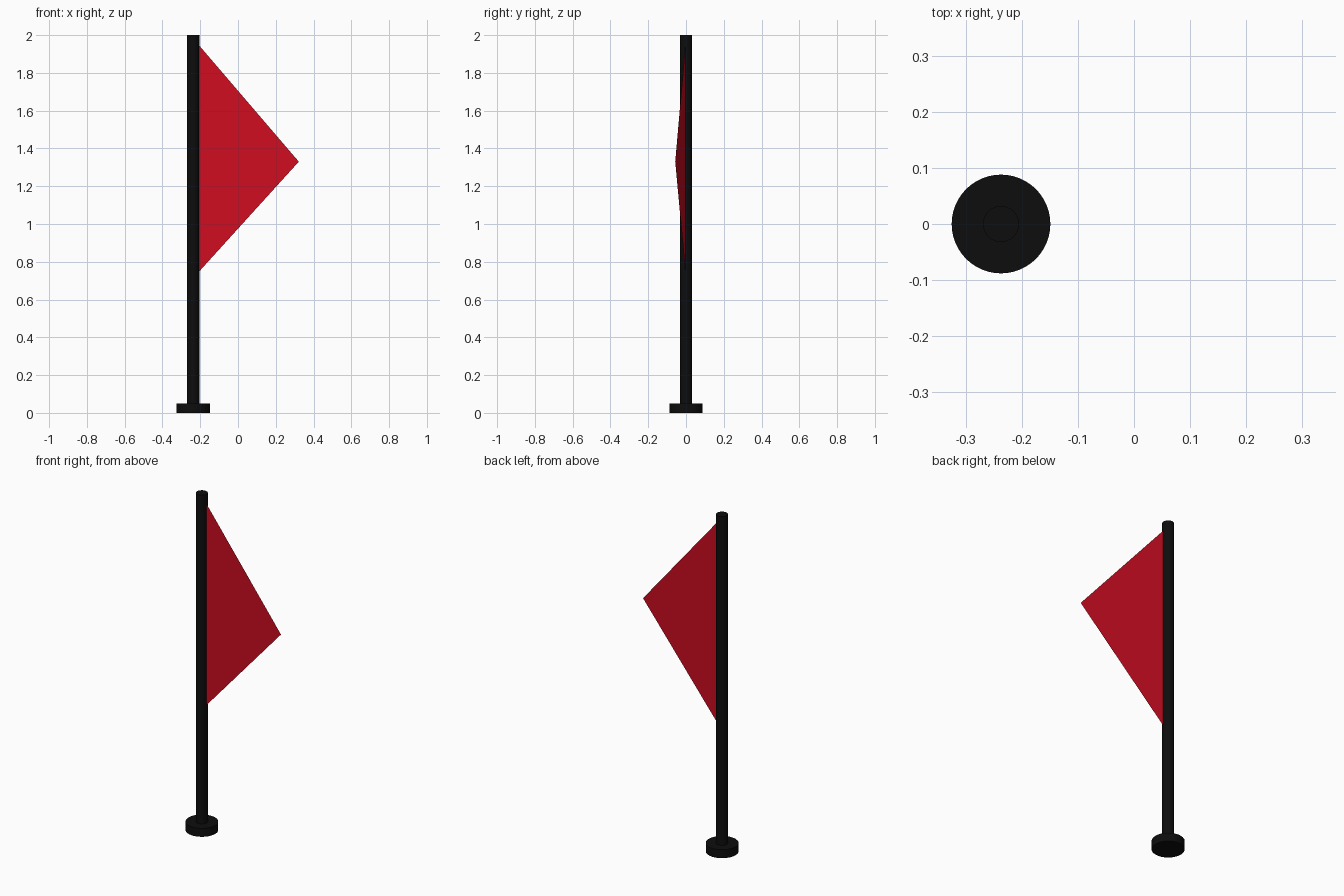
import bpy
import math

if "Cube" in bpy.data.objects:
    bpy.data.objects.remove(bpy.data.objects["Cube"])

POLE_X = -0.237


def material(name, color):
    mat = bpy.data.materials.new(name)
    mat.diffuse_color = (*color, 1)
    mat.use_nodes = True
    mat.node_tree.nodes["Principled BSDF"].inputs["Base Color"].default_value = mat.diffuse_color
    return mat


black = material("black", (0.004, 0.004, 0.004))
red = material("red", (0.62, 0.004, 0.015))


def cylinder(name, radius, z0, z1):
    bpy.ops.mesh.primitive_cylinder_add(
        vertices=48, radius=radius, depth=z1 - z0,
        location=(POLE_X, 0, (z0 + z1) / 2))
    obj = bpy.context.object
    obj.name = name
    obj.data.materials.append(black)
    bpy.ops.object.shade_smooth_by_angle(angle=math.radians(30))


# Round foot and the pole standing on it
cylinder("base", 0.088, 0, 0.05)
cylinder("pole", 0.032, 0.05, 2.0)

# Triangular pennant, a single flat sheet swung slightly forward
mesh = bpy.data.meshes.new("flag")
mesh.from_pydata([(-0.207, -0.003, 0.747), (0.322, -0.057, 1.33), (-0.207, -0.003, 1.947)],
                 [], [(0, 1, 2)])
mesh.materials.append(red)
flag = bpy.data.objects.new("flag", mesh)
bpy.context.collection.objects.link(flag)
